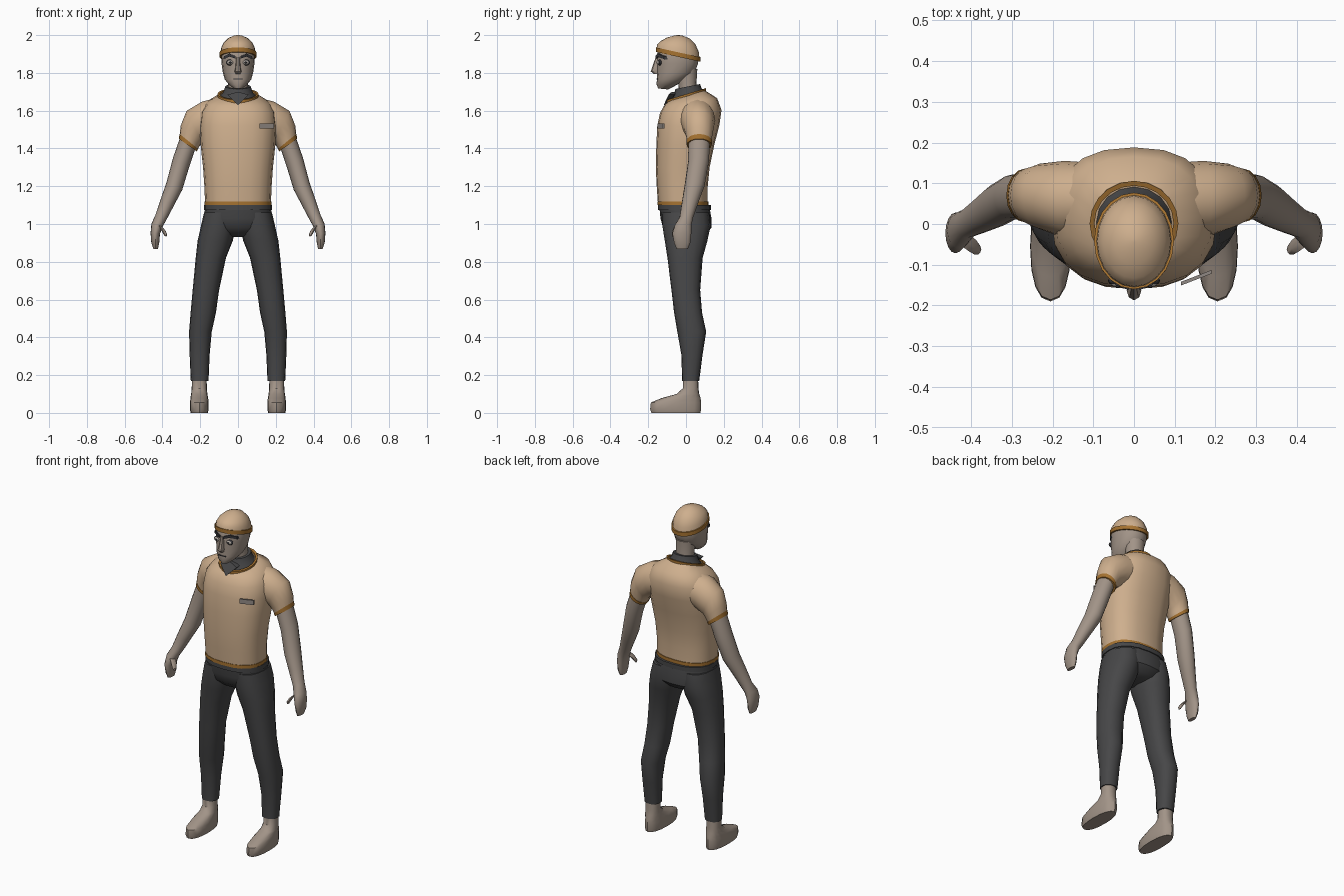
import bpy, bmesh, math
from mathutils import Vector


def material(name, rgb):
    m = bpy.data.materials.new(name)
    m.diffuse_color = (*rgb, 1)
    return m


SHIRT = material("tan cloth", (0.62, 0.43, 0.27))
TRIM = material("orange trim", (0.38, 0.17, 0.03))
SKIN = material("greyish skin", (0.36, 0.295, 0.245))
DARK = material("charcoal cloth", (0.062, 0.062, 0.064))
BROW = material("dark hair", (0.04, 0.04, 0.045))
EYE = material("pale eye", (0.42, 0.38, 0.34))
TAG = material("grey tag", (0.28, 0.25, 0.23))


def finish(name, bm, mat, smooth=40):
    bmesh.ops.recalc_face_normals(bm, faces=bm.faces)
    me = bpy.data.meshes.new(name)
    bm.to_mesh(me)
    bm.free()
    me.materials.append(mat)
    ob = bpy.data.objects.new(name, me)
    bpy.context.collection.objects.link(ob)
    bpy.ops.object.select_all(action='DESELECT')
    ob.select_set(True)
    bpy.context.view_layer.objects.active = ob
    bpy.ops.object.shade_smooth_by_angle(angle=math.radians(smooth))
    return ob


def ring(c, a, b, ang=0, slope=0, n=2.0, sides=16):
    """Superellipse: a along a direction tilted by ang in xz, b along y."""
    t, pts = math.radians(ang), []
    for i in range(sides):
        w = 2 * math.pi * i / sides
        u, v = (math.copysign(abs(f) ** (2 / n), f) for f in (math.cos(w), math.sin(w)))
        pts.append(Vector((c[0] + a * u * math.cos(t), c[1] + b * v,
                           c[2] + a * u * math.sin(t) + b * v * slope)))
    return pts


def level(z, rx, yf, yb, cx=0, slope=0, n=2.0, sides=16):
    """Level ring given by its front and back y."""
    return ring((cx, (yf + yb) / 2, z), rx, (yb - yf) / 2, 0, slope, n, sides)


def loft(name, rings, mat, side=1, cap=True, loop=False):
    bm = bmesh.new()
    rows = [[bm.verts.new((p.x * side, p.y, p.z)) for p in r] for r in rings]
    for r0, r1 in list(zip(rows, rows[1:])) + ([(rows[-1], rows[0])] if loop else []):
        for i in range(len(r0)):
            j = (i + 1) % len(r0)
            bm.faces.new((r0[i], r0[j], r1[j], r1[i]))
    if cap and not loop:
        bm.faces.new(rows[0])
        bm.faces.new(rows[-1])
    return finish(name, bm, mat)


def band(name, z, h, rx, yf, yb, t, mat, slope=0, n=2.0, sides=20):
    """Thin raised hoop of height h and thickness t."""
    def r(zz, o):
        return level(zz, rx + o, yf - o, yb + o, 0, slope, n, sides)
    return loft(name, [r(z, t), r(z + h, t), r(z + h, -t), r(z, -t)], mat, loop=True)


def prism(name, front, depth, mat, side=1):
    """Plate from a front outline, extruded backwards in y."""
    bm = bmesh.new()
    a = [bm.verts.new((x * side, y, z)) for x, y, z in front]
    b = [bm.verts.new((x * side, y + depth, z)) for x, y, z in front]
    bm.faces.new(a)
    bm.faces.new(b[::-1])
    for i in range(len(a)):
        j = (i + 1) % len(a)
        bm.faces.new((a[i], b[i], b[j], a[j]))
    return finish(name, bm, mat, 20)


# Shirt body with hem and neckline
body = [(1.10, .174, -.148, .115, 0), (1.20, .178, -.155, .115, 0), (1.30, .185, -.16, .125, 0),
        (1.42, .198, -.157, .15, 0), (1.52, .203, -.152, .176, 0), (1.595, .195, -.138, .188, .05),
        (1.645, .165, -.118, .165, .15), (1.678, .105, -.095, .1, .3)]
loft("shirt_body", [level(z, rx, f, b, 0, s, 2.4, 20) for z, rx, f, b, s in body], SHIRT)
band("shirt_hem", 1.10, .02, .174, -.148, .115, .004, TRIM, 0, 2.4)
band("neckline_trim", 1.672, .016, .103, -.097, .1, .006, TRIM, .3)

# Collar with its front point
loft("collar", [level(1.672, .097, -.088, .094, 0, .3), level(1.70, .077, -.066, .082, 0, .28),
                level(1.728, .068, -.056, .074, 0, .2)], DARK)
prism("collar_point", [(-.055, -.092, 1.685), (0, -.118, 1.63), (.055, -.092, 1.685),
                       (0, -.075, 1.70)], .03, DARK)

# Chest tag
prism("chest_tag", [(.115, -.151, 1.505), (.19, -.122, 1.505), (.19, -.122, 1.533),
                    (.115, -.151, 1.533)], .009, TAG)

# Seat and waistband of the trousers
hips = [(1.10, .172, -.142, .122), (1.03, .182, -.135, .135), (.98, .165, -.122, .135),
        (.945, .10, -.085, .105), (.93, .05, -.045, .06)]
loft("trouser_seat", [level(z, rx, f, b, 0, 0, 2.4, 20) for z, rx, f, b in hips], DARK)
band("waistband", 1.073, .027, .175, -.141, .127, .006, DARK, 0, 2.4)

LEG = [(1.06, .095, .085, -.125, .122), (.99, .104, .092, -.125, .13), (.91, .121, .093, -.112, .113),
       (.82, .144, .08, -.098, .088), (.65, .17, .07, -.077, .075), (.53, .184, .067, -.063, .085),
       (.43, .199, .06, -.046, .107), (.31, .203, .053, -.025, .088), (.17, .203, .047, -.02, .07)]
FOOT = [(0, .045, -.183, .076), (.02, .05, -.19, .08), (.055, .049, -.186, .08), (.078, .047, -.13, .077),
        (.10, .043, -.05, .07), (.13, .04, -.017, .066), (.19, .039, -.015, .064)]
SLEEVE = [((.10, .06, 1.57), .10, .09, 90), ((.17, .06, 1.55), .10, .095, 78),
          ((.232, .068, 1.515), .093, .08, 64), ((.254, .07, 1.465), .074, .069, 48),
          ((.264, .07, 1.423), .057, .064, 35)]
ARM = [((.262, .07, 1.44), .05, .057, 35), ((.30, .066, 1.33), .049, .055, 28),
       ((.337, .045, 1.20), .046, .053, 24), ((.374, .022, 1.115), .039, .044, 24),
       ((.408, .002, 1.035), .032, .036, 20), ((.428, -.015, .995), .031, .044, 12),
       ((.438, -.022, .95), .025, .05, 5), ((.438, -.02, .90), .021, .043, 0),
       ((.436, -.02, .868), .012, .03, 0)]
THUMB = [((.425, -.03, 1.0), .02, .02, 30), ((.40, -.05, .975), .018, .018, 30),
         ((.387, -.062, .95), .013, .014, 20), ((.384, -.066, .935), .006, .007, 20)]

# Limbs, eyes and brows on both sides
for side, tag in ((1, "left"), (-1, "right")):
    loft(tag + "_trouser_leg", [level(z, rx, f, b, cx, 0, 2.3) for z, cx, rx, f, b in LEG], DARK, side)
    loft(tag + "_foot", [level(z, rx, f, b, .205, 0, 2.3) for z, rx, f, b in FOOT], SKIN, side)
    loft(tag + "_sleeve", [ring(*r) for r in SLEEVE], SHIRT, side)
    loft(tag + "_cuff", [ring((.260, .07, 1.437), .063, .068, 39), ring((.266, .07, 1.418), .058, .066, 35)],
         TRIM, side)
    loft(tag + "_arm", [ring(*r) for r in ARM], SKIN, side)
    loft(tag + "_thumb", [ring(*r, sides=10) for r in THUMB], SKIN, side)
    for part, size, y, mat in (("eye_rim", (.023, .012, .016), -.139, BROW), ("eye", (.018, .012, .012), -.143, EYE),
                               ("pupil", (.006, .004, .007), -.153, BROW)):
        bm = bmesh.new()
        bmesh.ops.create_uvsphere(bm, u_segments=12, v_segments=8, radius=1)
        for v in bm.verts:
            v.co = Vector((side * .041 + v.co.x * size[0], y + v.co.y * size[1], 1.855 + v.co.z * size[2]))
        finish(tag + "_" + part, bm, mat)
    prism(tag + "_brow", [(.014, -.162, 1.876), (.045, -.15, 1.886), (.077, -.115, 1.872),
                          (.074, -.118, 1.888), (.045, -.15, 1.902), (.014, -.162, 1.89)], .02, BROW, side)

# Neck, head and nose
loft("neck", [level(1.68, .056, -.04, .062), level(1.74, .052, -.04, .055), level(1.82, .056, -.06, .06)], SKIN)
face = [(1.715, .018, -.148, -.095), (1.735, .045, -.156, -.06), (1.765, .07, -.154, .0),
        (1.80, .08, -.154, .045), (1.85, .087, -.154, .064), (1.90, .089, -.154, .067), (1.93, .08, -.14, .055)]
loft("head", [level(z, rx, f, b, 0, -.1 if z < 1.75 else 0, 2.1) for z, rx, f, b in face], SKIN)
loft("nose", [level(1.885, .009, -.16, -.14, 0, 0, 2, 8), level(1.825, .014, -.181, -.14, 0, 0, 2, 8),
              level(1.808, .018, -.187, -.14, 0, 0, 2, 8), level(1.793, .012, -.168, -.14, 0, 0, 2, 8)], SKIN)
prism("mouth", [(-.025, -.157, 1.765), (.025, -.157, 1.765), (.025, -.157, 1.769), (-.025, -.157, 1.769)],
      .02, BROW)

# Skull cap with its sloping band
cap = [(1.895, .093, -.157, .072, -.22), (1.93, .09, -.153, .068, -.18), (1.96, .076, -.133, .05, -.1),
       (1.985, .05, -.1, .018, -.04), (1.997, .022, -.064, -.018, 0), (2.0, .004, -.045, -.037, 0)]
loft("cap", [level(z, rx, f, b, 0, s, 2, 20) for z, rx, f, b, s in cap], SHIRT)
band("cap_band", 1.885, .024, .093, -.155, .072, .005, TRIM, -.22)
